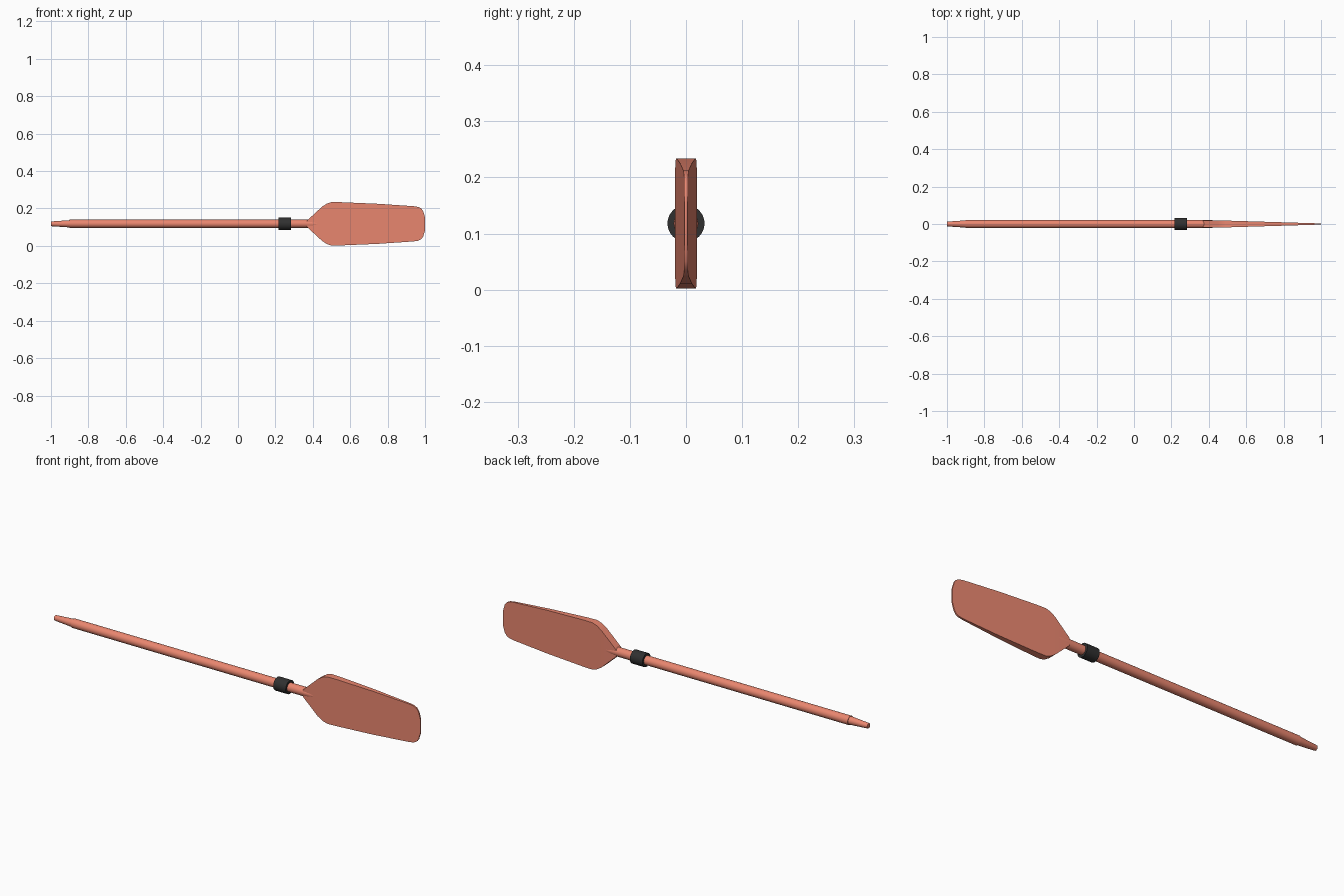
import bpy, bmesh
from math import sin, cos, pi, radians

if "Cube" in bpy.data.objects:
    bpy.data.objects.remove(bpy.data.objects["Cube"])

AXIS_Z = 0.118


def material(name, color):
    m = bpy.data.materials.new(name)
    m.diffuse_color = (*color, 1)
    m.use_nodes = True
    m.node_tree.nodes["Principled BSDF"].inputs["Base Color"].default_value = m.diffuse_color
    return m


coral = material("coral_paint", (0.82, 0.24, 0.16))
dark = material("dark_rubber", (0.03, 0.03, 0.03))


def loft(name, rings, mat):
    """Skin a list of equal-length point rings and cap both ends."""
    bm = bmesh.new()
    loops = [[bm.verts.new(p) for p in ring] for ring in rings]
    n = len(loops[0])
    for a, b in zip(loops, loops[1:]):
        for i in range(n):
            j = (i + 1) % n
            bm.faces.new((a[i], a[j], b[j], b[i]))
    bm.faces.new(loops[0][::-1])
    bm.faces.new(loops[-1])
    bmesh.ops.recalc_face_normals(bm, faces=bm.faces)
    mesh = bpy.data.meshes.new(name)
    bm.to_mesh(mesh)
    bm.free()
    mesh.materials.append(mat)
    obj = bpy.data.objects.new(name, mesh)
    bpy.context.collection.objects.link(obj)
    bpy.ops.object.select_all(action='DESELECT')
    obj.select_set(True)
    bpy.context.view_layer.objects.active = obj
    bpy.ops.object.shade_smooth_by_angle(angle=radians(30))
    return obj


def circle(x, r, n=32):
    return [(x, r * cos(2 * pi * i / n), AXIS_Z + r * sin(2 * pi * i / n))
            for i in range(n)]


def turned(name, profile, mat):
    return loft(name, [circle(x, r) for x, r in profile], mat)


# Round shaft, fading into the blade root
turned("shaft", [(-0.90, 0.022), (0.38, 0.022), (0.42, 0.020), (0.54, 0.012)], coral)

# Tapered hand grip
turned("grip", [(-1.0, 0.012), (-0.995, 0.013), (-0.89, 0.020)], coral)

# Rubber collar
turned("collar", [(0.216, 0.033), (0.284, 0.033)], dark)

# Flat blade: half-height along x, thinning evenly toward the tip
outline = [(0.37, 0.018), (0.45, 0.092), (0.475, 0.108), (0.50, 0.116),
           (0.55, 0.1155), (0.75, 0.107), (0.94, 0.094), (0.965, 0.090),
           (0.98, 0.082), (0.99, 0.068), (1.0, 0.035)]


def blade_section(x, h):
    t = 0.0195 - 0.0165 * max(0, x - 0.45) / 0.55
    return [(x, -t, AXIS_Z - h), (x, t, AXIS_Z - h),
            (x, t, AXIS_Z + h), (x, -t, AXIS_Z + h)]


loft("blade", [blade_section(x, h) for x, h in outline], coral)
